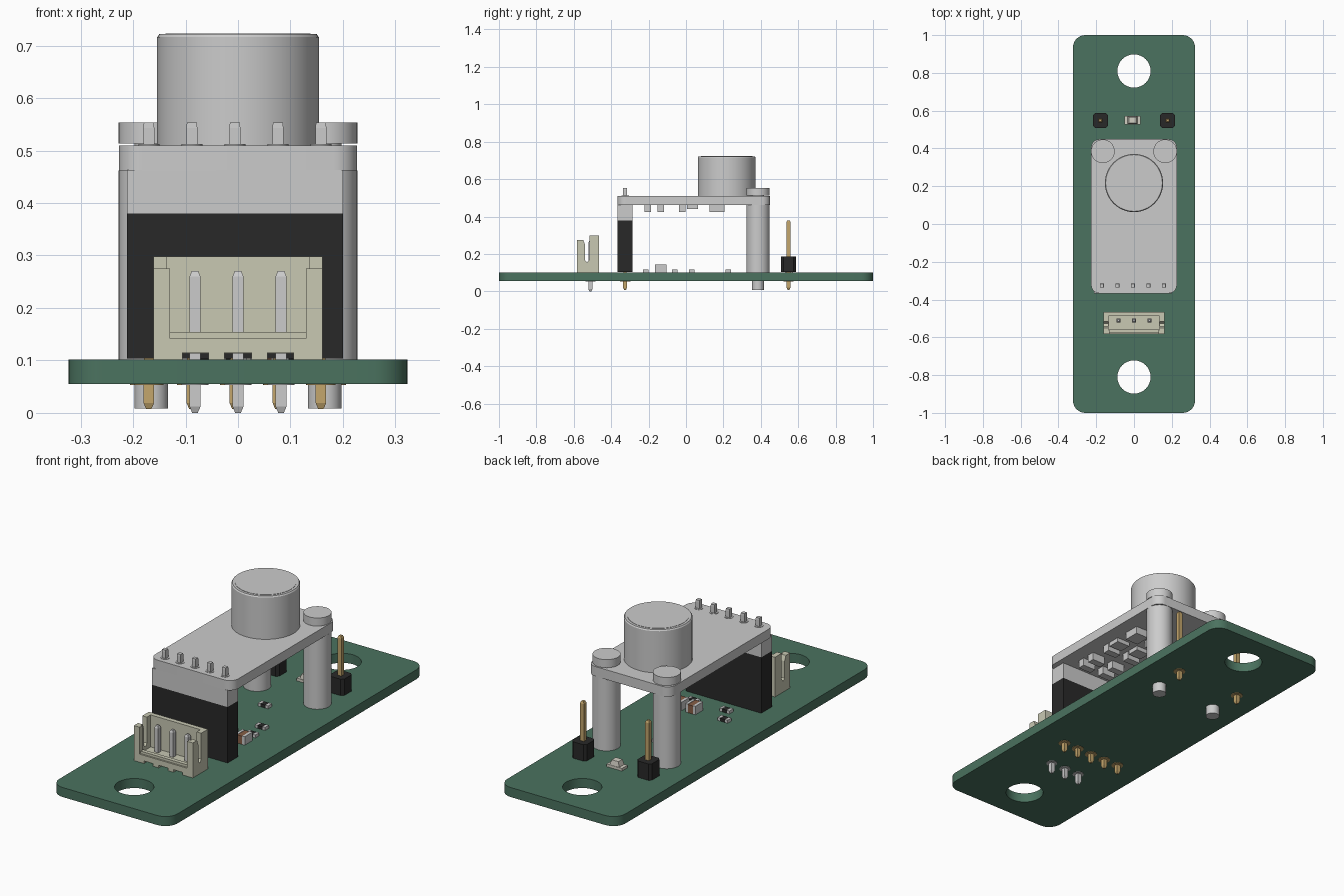
import bpy, bmesh, math

if "Cube" in bpy.data.objects:
    bpy.data.objects.remove(bpy.data.objects["Cube"])


def material(name, rgb):
    m = bpy.data.materials.new(name)
    m.diffuse_color = (*rgb, 1)
    m.use_nodes = True
    m.node_tree.nodes["Principled BSDF"].inputs["Base Color"].default_value = m.diffuse_color
    return m


GREEN = material("board_green", (0.07, 0.17, 0.115))
BLACK = material("black_plastic", (0.022, 0.022, 0.022))
CREAM = material("cream_plastic", (0.58, 0.58, 0.45))
GOLD = material("gold", (0.55, 0.38, 0.15))
BROWN = material("brown_ceramic", (0.24, 0.11, 0.06))
WHITE = material("pale_lens", (0.65, 0.63, 0.55))


def add(name, bm, mat=None, smooth=False):
    bmesh.ops.recalc_face_normals(bm, faces=bm.faces)
    me = bpy.data.meshes.new(name)
    bm.to_mesh(me)
    bm.free()
    ob = bpy.data.objects.new(name, me)
    bpy.context.collection.objects.link(ob)
    if mat:
        me.materials.append(mat)
    if smooth:
        bpy.ops.object.select_all(action='DESELECT')
        ob.select_set(True)
        bpy.context.view_layer.objects.active = ob
        bpy.ops.object.shade_smooth_by_angle(angle=math.radians(30))
    return ob


def loft(name, rings, mat=None, smooth=False):
    """Closed solid through a stack of rings with equal point counts."""
    bm = bmesh.new()
    vs = [[bm.verts.new(p) for p in r] for r in rings]
    n = len(vs[0])
    for a, b in zip(vs, vs[1:]):
        for i in range(n):
            j = (i + 1) % n
            bm.faces.new((a[i], a[j], b[j], b[i]))
    bm.faces.new(vs[0][::-1])
    bm.faces.new(vs[-1])
    return add(name, bm, mat, smooth)


def rect(x0, x1, y0, y1, z):
    return [(x0, y0, z), (x1, y0, z), (x1, y1, z), (x0, y1, z)]


def box(name, x0, x1, y0, y1, z0, z1, mat=None):
    return loft(name, [rect(x0, x1, y0, y1, z0), rect(x0, x1, y0, y1, z1)], mat)


def circle(x, y, r, z, n=48):
    return [(x + r * math.cos(2 * math.pi * i / n), y + r * math.sin(2 * math.pi * i / n), z)
            for i in range(n)]


def turned(name, x, y, profile, mat=None):
    return loft(name, [circle(x, y, r, z) for r, z in profile], mat, True)


def rounded(x0, x1, y0, y1, r, z, n=8):
    pts = []
    for k, (cx, cy) in enumerate([(x1 - r, y1 - r), (x0 + r, y1 - r), (x0 + r, y0 + r), (x1 - r, y0 + r)]):
        for i in range(n + 1):
            a = math.pi / 2 * (k + i / n)
            pts.append((cx + r * math.cos(a), cy + r * math.sin(a), z))
    return pts


def pin(name, x, y, z0, z1, w, mat=None, low=0.5, high=0.6):
    """Square pin with tapered tips."""
    def ring(f, z):
        h = w / 2 * f
        return rect(x - h, x + h, y - h, y + h, z)
    return loft(name, [ring(low, z0), ring(1, z0 + 0.012), ring(1, z1 - 0.01), ring(high, z1)], mat)


def chip(name, x, y, z, lx, ly, h, mat):
    """Small surface-mount part with a metal cap at each end."""
    e = lx * 0.25
    box(name + "_body", x - lx / 2 + e, x + lx / 2 - e, y - ly / 2, y + ly / 2, z, z + h * 0.96, mat)
    for s in (-1, 1):
        c = x + s * (lx / 2 - e / 2)
        box(name + "_end", c - e / 2, c + e / 2, y - ly / 2, y + ly / 2, z, z + h)


# Main board: filled outline curve with two mounting holes
Z0, Z1 = 0.055, 0.102
cu = bpy.data.curves.new("board_outline", 'CURVE')
cu.dimensions = '2D'
cu.fill_mode = 'BOTH'
cu.extrude = (Z1 - Z0) / 2
for pts in (rounded(-0.323, 0.323, -1, 1, 0.065, 0), circle(0, 0.81, 0.088, 0), circle(0, -0.81, 0.088, 0)):
    sp = cu.splines.new('POLY')
    sp.points.add(len(pts) - 1)
    for p, q in zip(sp.points, pts):
        p.co = (*q, 1)
    sp.use_cyclic_u = True
tmp = bpy.data.objects.new("board_outline", cu)
bpy.context.collection.objects.link(tmp)
flat = bpy.data.meshes.new_from_object(tmp.evaluated_get(bpy.context.evaluated_depsgraph_get()))
bpy.data.objects.remove(tmp)
bm = bmesh.new()
bm.from_mesh(flat)
bmesh.ops.remove_doubles(bm, verts=bm.verts, dist=1e-5)
bmesh.ops.translate(bm, verts=bm.verts, vec=(0, 0, (Z0 + Z1) / 2))
add("main_board", bm, GREEN, True)

# Raised module plate and microphone can
loft("module_plate", [rounded(-0.227, 0.227, -0.367, 0.449, 0.045, z) for z in (0.462, 0.51)], None, True)
turned("microphone_can", 0, 0.217, [(0.154, 0.51), (0.154, 0.716), (0.15, 0.722)])
turned("microphone_mesh", 0, 0.217, [(0.138, 0.71), (0.138, 0.7235)])

# Support posts: peg, column, neck and cap
for s in (-1, 1):
    turned("support_post", s * 0.165, 0.385,
           [(0.032, 0.008), (0.032, 0.102), (0.0625, 0.102), (0.0625, 0.462),
            (0.032, 0.462), (0.032, 0.513), (0.0625, 0.513), (0.0625, 0.553)])

# Module socket, spacer and five pins
CX, PY = -0.006, -0.326
box("module_socket", CX - 0.206, CX + 0.206, -0.367, -0.285, 0.104, 0.38, BLACK)
box("header_spacer", CX - 0.206, CX + 0.206, -0.367, -0.285, 0.38, 0.463)
for i in range(-2, 3):
    x = CX + i * 0.082
    pin("header_pin_top", x, PY, 0.45, 0.553, 0.021, None, 1, 0.9)
    pin("socket_pin", x, PY, 0.007, 0.11, 0.02, GOLD)
    turned("socket_solder_pad", x, PY, [(0.028, 0.053), (0.028, 0.056)], GOLD)
    turned("header_solder_pad", x, PY, [(0.02, 0.509), (0.02, 0.512)])

# Cable connector: notched side walls, back, low front, floor and pins
side = [(-0.583, 0.115), (-0.465, 0.115), (-0.465, 0.298), (-0.517, 0.298), (-0.517, 0.17),
        (-0.528, 0.155), (-0.54, 0.165), (-0.54, 0.25), (-0.55, 0.275), (-0.583, 0.275)]
for s in (-1, 1):
    loft("connector_side", [[(s * x, y, z) for y, z in side] for x in (0.136, 0.161)], CREAM)
    box("connector_front_flap", min(s * 0.13, s * 0.161), max(s * 0.13, s * 0.161),
        -0.583, -0.562, 0.115, 0.275, CREAM)
box("connector_back", -0.16, 0.16, -0.488, -0.465, 0.115, 0.298, CREAM)
box("connector_front", -0.16, 0.16, -0.583, -0.562, 0.115, 0.142, CREAM)
box("connector_front_lip", -0.13, 0.13, -0.575, -0.555, 0.115, 0.154, CREAM)
box("connector_floor", -0.16, 0.16, -0.58, -0.466, 0.113, 0.14, CREAM)
for x0, x1 in ((-0.161, -0.106), (-0.056, -0.026), (0.026, 0.056), (0.106, 0.161)):
    box("connector_foot", x0, x1, -0.583, -0.465, 0.101, 0.116, CREAM)
for i in (-1, 0, 1):
    pin("connector_pin", i * 0.082, -0.511, 0.0, 0.27, 0.021)
    turned("connector_solder_pad", i * 0.082, -0.511, [(0.026, 0.053), (0.026, 0.056)])

# Test point headers
for s in (-1, 1):
    x, y = s * 0.178, 0.548
    o = 0.012
    outline = [(-0.04, -0.04 + o), (-0.04 + o, -0.04), (0.04 - o, -0.04), (0.04, -0.04 + o),
               (0.04, 0.04 - o), (0.04 - o, 0.04), (-0.04 + o, 0.04), (-0.04, 0.04 - o)]
    loft("test_point_base", [[(x + a, y + b, z) for a, b in outline] for z in (0.104, 0.185)], BLACK)
    pin("test_point_pin", x, y, 0.008, 0.38, 0.021, GOLD)
    turned("test_point_pad", x, y, [(0.028, 0.053), (0.028, 0.056)], GOLD)

# Indicator lamp
box("lamp_base", -0.05, 0.034, 0.528, 0.572, Z1, 0.115, WHITE)
loft("lamp_lens", [rect(-0.034, 0.018, 0.53, 0.57, 0.115), rect(-0.026, 0.01, 0.534, 0.566, 0.14)], WHITE)

# Small parts on the main board
for x in (0.05, 0.125):
    chip("capacitor", x, -0.135, Z1, 0.055, 0.06, 0.042, BROWN)
for x, y in ((-0.01, 0.225), (0.11, 0.03), (0.12, -0.06), (-0.12, -0.13), (-0.07, -0.215), (0.11, -0.215)):
    chip("resistor", x, y, Z1, 0.055, 0.03, 0.015, BLACK)

# Blocks under the module plate: (row centre, depth, height)
for y, d, h in ((-0.205, 0.036, 0.04), (-0.135, 0.036, 0.04), (-0.02, 0.036, 0.04),
                (0.035, 0.06, 0.022), (0.165, 0.08, 0.038)):
    for x in (-0.12, 0.0, 0.12):
        box("underside_part", x - 0.036, x + 0.036, y - d / 2, y + d / 2, 0.463 - h, 0.464)
